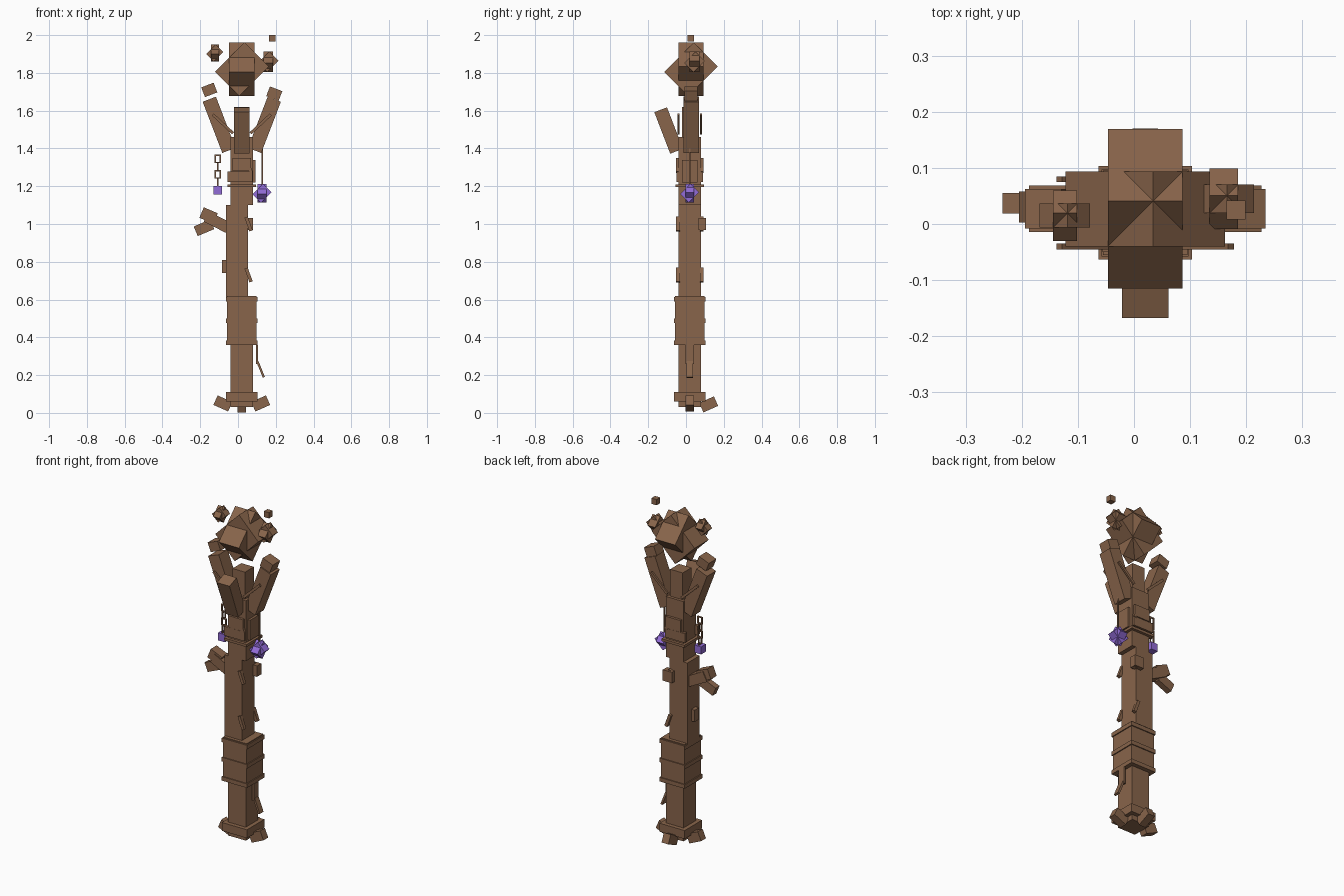
import bpy
from math import radians, sin, cos, sqrt
from mathutils import Vector

default_cube = bpy.data.objects.get("Cube")
if default_cube:
    bpy.data.objects.remove(default_cube, do_unlink=True)


def material(name, red, green, blue):
    mat = bpy.data.materials.new(name)
    mat.use_nodes = True
    color = (red, green, blue, 1)
    mat.diffuse_color = color
    mat.node_tree.nodes["Principled BSDF"].inputs["Base Color"].default_value = color
    return mat


WOOD = material("brown wood", red=.25, green=.13, blue=.07)
CRYSTAL = material("purple crystal", red=.29, green=.15, blue=.68)
AXIS = Vector((.02, .02, 0))  # the staff stands slightly off centre
SIDES = {"right": -1, "left": 1}
SHAFT = .117


def box(name, at, size, lean=0, pitch=0, mat=WOOD):
    """Block placed from the staff axis; lean turns about y, pitch about x."""
    bpy.ops.mesh.primitive_cube_add(size=1, location=AXIS + Vector(at))
    block = bpy.context.object
    block.name = name
    for vertex in block.data.vertices:
        vertex.co *= Vector(size)
    block.rotation_euler = (radians(pitch), radians(lean), 0)
    block.data.materials.append(mat)


def post(name, width, bottom, top, shift=0):
    """Upright square block around the axis."""
    box(name, at=(shift, 0, (bottom + top) / 2), size=(width, width, top - bottom))


def cluster(name, at, reach, mat=WOOD):
    """Two crossed blocks, each turned on edge, forming a knobbly star."""
    diagonal, thick = reach * sqrt(2), reach * .94
    long, short = diagonal * 1.1, diagonal * .9
    box(name + "_across", at, size=(short, thick, long), lean=45, mat=mat)
    box(name + "_along", at, size=(thick, short, long), pitch=-45, mat=mat)


def link(name, at, width, height, wire, sideways):
    """Square ring of four bars."""
    centre = Vector(at)
    across = Vector((0, 1, 0)) if sideways else Vector((1, 0, 0))
    up = Vector((0, 0, 1))
    gauge = Vector((wire, wire, wire))
    for side in SIDES.values():
        box(name + "_bar", centre + across * side * (width - wire) / 2,
            size=gauge + up * (height - wire))
        box(name + "_end", centre + up * side * (height - wire) / 2,
            size=gauge + across * (width - wire))


# Shaft sections
post("lower_shaft", SHAFT, bottom=.03, top=.4)
post("middle_shaft", SHAFT, bottom=.6, top=1.1, shift=-.025)
post("upper_shaft", SHAFT, bottom=1.1, top=1.46)
post("core_top", width=.083, bottom=1.4, top=1.62)

# Base collar and three splayed feet
post("base_collar", width=.165, bottom=.06, top=.11)
for label, side in SIDES.items():
    box(label + "_foot", at=(side * .1, 0, .05), size=(.085, .045, .055), lean=-side * 24)
box("back_foot", at=(0, .1, .045), size=(.045, .085, .055), pitch=24)

# Grip with raised bands
post("grip", width=.155, bottom=.36, top=.62)
for level in range(3):
    start = .36 + level * .115
    post("grip_band", width=.167, bottom=start, top=start + .024)

# Loose strap under the grip
box("strap_upper", at=(.08, 0, .31), size=(.012, .045, .1))
box("strap_lower", at=(.1, 0, .23), size=(.012, .035, .09), lean=-22)

# Bark chips and knots on the shaft
for label, side in {"front": -1, "back": 1}.items():
    for height in (.73, 1, 1.31):
        box(label + "_bark_chip", at=(.036, side * .063, height),
            size=(.018, .02, .077), lean=-20)
box("right_knot", at=(-.09, 0, .775), size=(.03, .04, .07))
box("back_knot", at=(.03, .065, 1), size=(.06, .04, .065))

# Stubby side branch with two forks
box("branch", at=(-.13, .01, 1.01), size=(.13, .065, .06), lean=27)
box("branch_fork_low", at=(-.2, .017, .98), size=(.095, .036, .055), lean=-23)
box("branch_fork_high", at=(-.176, .01, 1.045), size=(.08, .055, .06), lean=23)

# Binding around the upper shaft
post("binding_band", width=.15, bottom=1.195, top=1.21)
for label, side in {"front": -1, "back": 1}.items():
    box(label + "_binding", at=(-.01, side * .06, 1.25), size=(.133, .02, .055))
    box(label + "_binding_block", at=(0, side * .056, 1.315), size=(.1, .035, .07))
box("left_binding", at=(.06, 0, 1.28), size=(.025, .08, .12))

# Spreading prongs with end blocks, tied by thin twigs
tip_height = {"right": 1.71, "left": 1.69}
for label, side in SIDES.items():
    tilt = side * 21
    box(label + "_prong", at=(side * .12, .007, 1.525), size=(.075, .083, .29), lean=tilt)
    box(label + "_prong_tip", at=(side * .172, .007, tip_height[label]),
        size=(.07, .07, .055), lean=tilt)
    for depth in (-.06, .06):
        box(label + "_twig", at=(side * .1, depth, 1.53), size=(.015, .01, .145),
            lean=side * 47)
box("front_prong", at=(0, -.112, 1.495), size=(.083, .072, .235), pitch=21)

# Floating head and fragments
cluster("head", at=(0, .007, 1.82), reach=.142)
cluster("right_fragment", at=(-.143, -.005, 1.905), reach=.045)
cluster("left_fragment", at=(.14, .025, 1.858), reach=.054)
box("small_fragment", at=(.162, .005, 1.983), size=(.034, .034, .034))

# Crystal hanging from a cord
box("cord", at=(.108, 0, 1.305), size=(.009, .009, .2))
cluster("hanging_crystal", at=(.107, 0, 1.163), reach=.05, mat=CRYSTAL)

# Chain of square links with a crystal charm
for index in range(4):
    link("chain_link", at=(-.127, 0, 1.345 - index * .041), width=.033, height=.045,
         wire=.007, sideways=index % 2 == 1)
box("charm_crystal", at=(-.127, 0, 1.178), size=(.045, .045, .045), mat=CRYSTAL)
